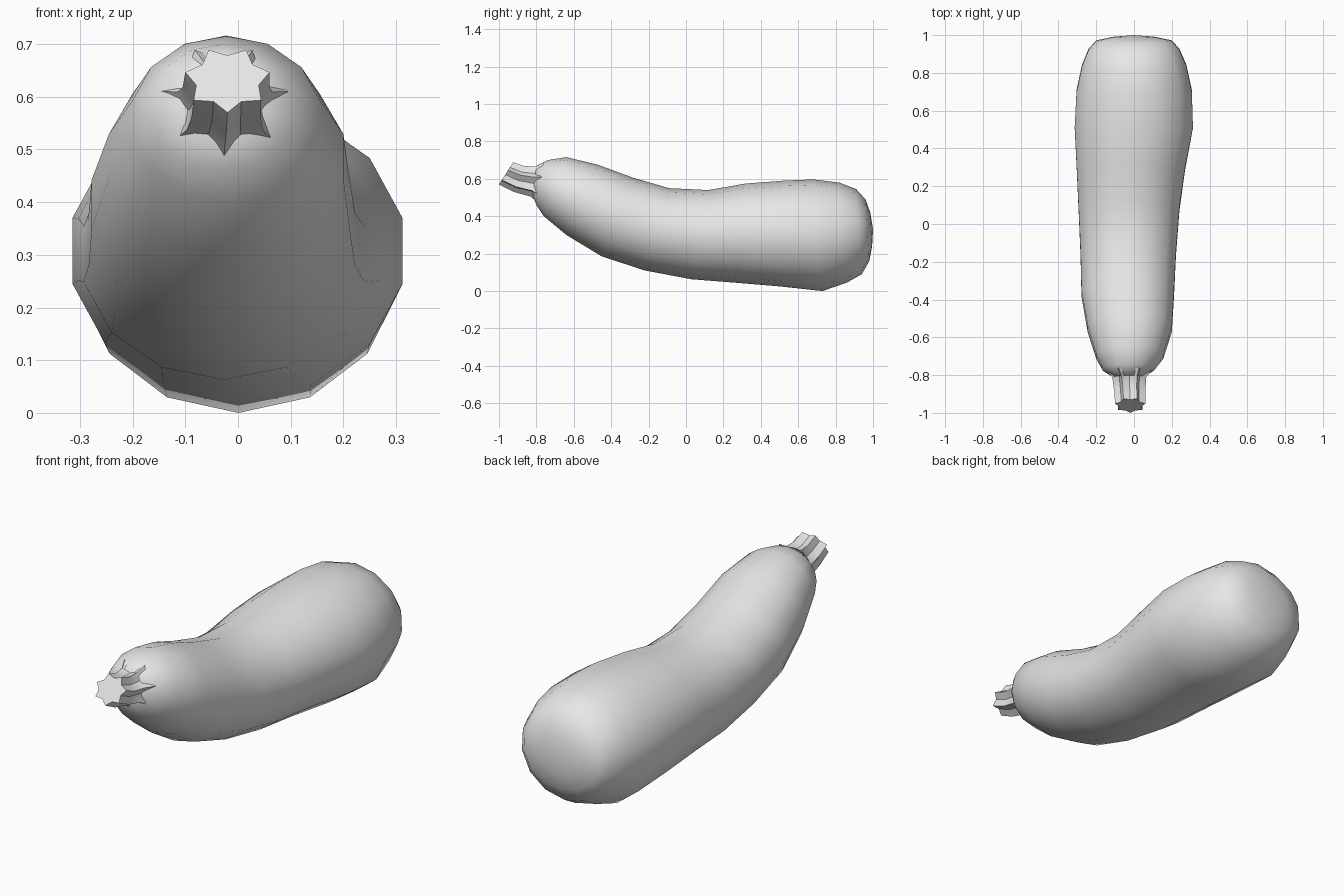
import bpy, bmesh
from math import sin, cos, pi, radians

cube = bpy.data.objects.get("Cube")
if cube:
    bpy.data.objects.remove(cube)

SIDES = 14

grey = bpy.data.materials.new("plain_grey")
grey.use_nodes = True
grey.diffuse_color = (0.8, 0.8, 0.8, 1)
grey.node_tree.nodes["Principled BSDF"].inputs["Base Color"].default_value = (0.8, 0.8, 0.8, 1)


def loft(name, rings, valley=1.0, pole=None):
    """Skin tilted oval rings: top y, top z, bottom y, bottom z, min x, max x."""
    bm = bmesh.new()
    loops = []
    for ty, tz, by, bz, x0, x1 in rings:
        cx, cy, cz = (x0 + x1) / 2, (ty + by) / 2, (tz + bz) / 2
        wide = (x1 - x0) / 2 / cos(pi / SIDES)
        loop = []
        for i in range(SIDES):
            t = 2 * pi * i / SIDES
            r = valley if i % 2 == 0 else 1.0
            up = r * cos(t)
            loop.append(bm.verts.new((cx + r * wide * sin(t),
                                      cy + up * (ty - by) / 2,
                                      cz + up * (tz - bz) / 2)))
        loops.append(loop)
    for a, b in zip(loops, loops[1:]):
        for i in range(SIDES):
            j = (i + 1) % SIDES
            bm.faces.new((a[i], a[j], b[j], b[i]))
    bm.faces.new(loops[0])
    if pole:
        tip = bm.verts.new(pole)
        for i in range(SIDES):
            bm.faces.new((loops[-1][i], loops[-1][(i + 1) % SIDES], tip))
    else:
        bm.faces.new(loops[-1])
    bmesh.ops.recalc_face_normals(bm, faces=bm.faces)
    mesh = bpy.data.meshes.new(name)
    bm.to_mesh(mesh)
    bm.free()
    mesh.materials.append(grey)
    obj = bpy.data.objects.new(name, mesh)
    bpy.context.collection.objects.link(obj)
    return obj


# Curved body, thin at the stem and fat at the rounded back end
body = loft("vegetable_body", [
    (-.80, .67, -.82, .51, -.11, .05),
    (-.74, .70, -.80, .46, -.165, .105),
    (-.64, .716, -.76, .40, -.20, .155),
    (-.47, .675, -.64, .30, -.245, .20),
    (-.28, .605, -.45, .185, -.278, .212),
    (-.09, .55, -.22, .11, -.283, .222),
    (.12, .54, .03, .063, -.293, .24),
    (.32, .575, .26, .045, -.303, .27),
    (.52, .59, .50, .025, -.314, .312),
    (.68, .597, .73, 0, -.304, .306),
    (.82, .58, .86, .045, -.275, .277),
    (.91, .545, .94, .09, -.24, .24),
    (.96, .49, .98, .16, -.20, .20),
    (.985, .42, .995, .24, -.11, .11),
], pole=(0, 1.0, .33))
body.data.polygons.foreach_set("use_smooth", [True] * len(body.data.polygons))

# Ribbed stem with a flat cut end, flaring into the body
stem = loft("ribbed_stem", [
    (-.92, .695, -1.0, .57, -.10, .06),
    (-.86, .675, -.92, .53, -.105, .06),
    (-.80, .675, -.83, .505, -.115, .065),
    (-.76, .70, -.79, .47, -.15, .095),
], valley=.74)
bpy.ops.object.select_all(action='DESELECT')
stem.select_set(True)
bpy.context.view_layer.objects.active = stem
bpy.ops.object.shade_smooth_by_angle(angle=radians(30))
